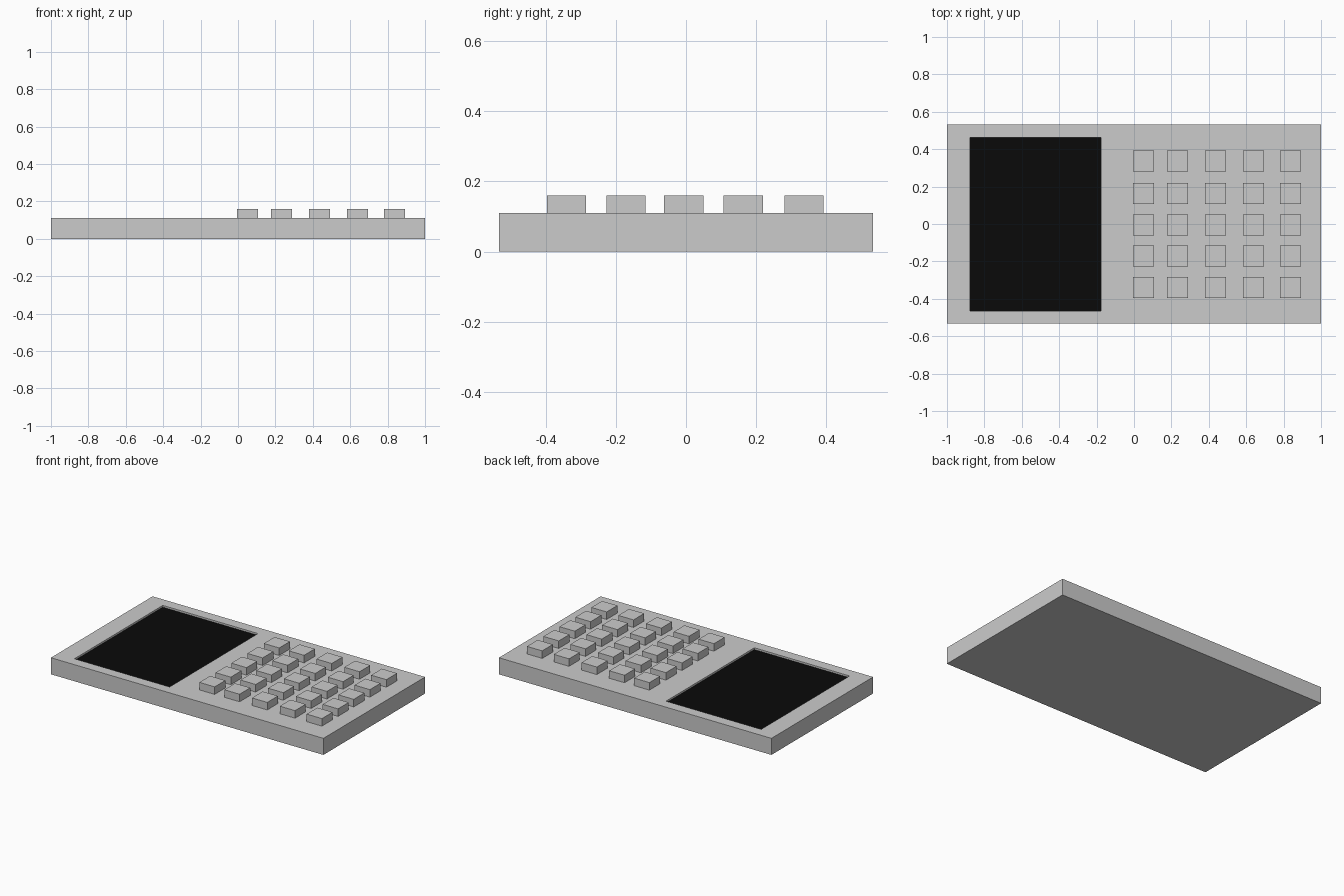
import bpy

if "Cube" in bpy.data.objects:
    bpy.data.objects.remove(bpy.data.objects["Cube"])

def box(name, x0, x1, y0, y1, z0, z1):
    bpy.ops.mesh.primitive_cube_add(size=1, location=((x0 + x1) / 2, (y0 + y1) / 2, (z0 + z1) / 2))
    ob = bpy.context.object
    ob.name = name
    ob.scale = (x1 - x0, y1 - y0, z1 - z0)
    bpy.ops.object.transform_apply(location=False, rotation=False, scale=True)
    return ob

TOP = 0.11
SCREEN = (-0.876, -0.177, -0.464, 0.463)

# Body slab with a shallow screen pocket
body = box("body", -1, 1, -0.533, 0.533, 0, TOP)
cutter = box("screen_pocket_cutter", *SCREEN, TOP - 0.02, TOP + 0.05)
cut = body.modifiers.new("screen_pocket", 'BOOLEAN')
cut.operation = 'DIFFERENCE'
cut.solver = 'EXACT'
cut.object = cutter
bpy.context.view_layer.objects.active = body
bpy.ops.object.modifier_apply(modifier=cut.name)
bpy.data.objects.remove(cutter, do_unlink=True)

# Black screen sunk just below the top face
screen = box("screen", *SCREEN, TOP - 0.02, TOP - 0.012)
black = bpy.data.materials.new("screen_black")
black.diffuse_color = (0.003, 0.003, 0.003, 1)
black.use_nodes = True
black.node_tree.nodes["Principled BSDF"].inputs["Base Color"].default_value = black.diffuse_color
screen.data.materials.append(black)

# Keypad: five by five square keys
H = 0.056
for row, y in enumerate((0.336, 0.163, -0.006, -0.171, -0.34)):
    for col, x in enumerate((0.05, 0.233, 0.436, 0.64, 0.837)):
        box(f"key_{row + 1}_{col + 1}", x - H, x + H, y - H, y + H, TOP - 0.005, 0.16)
